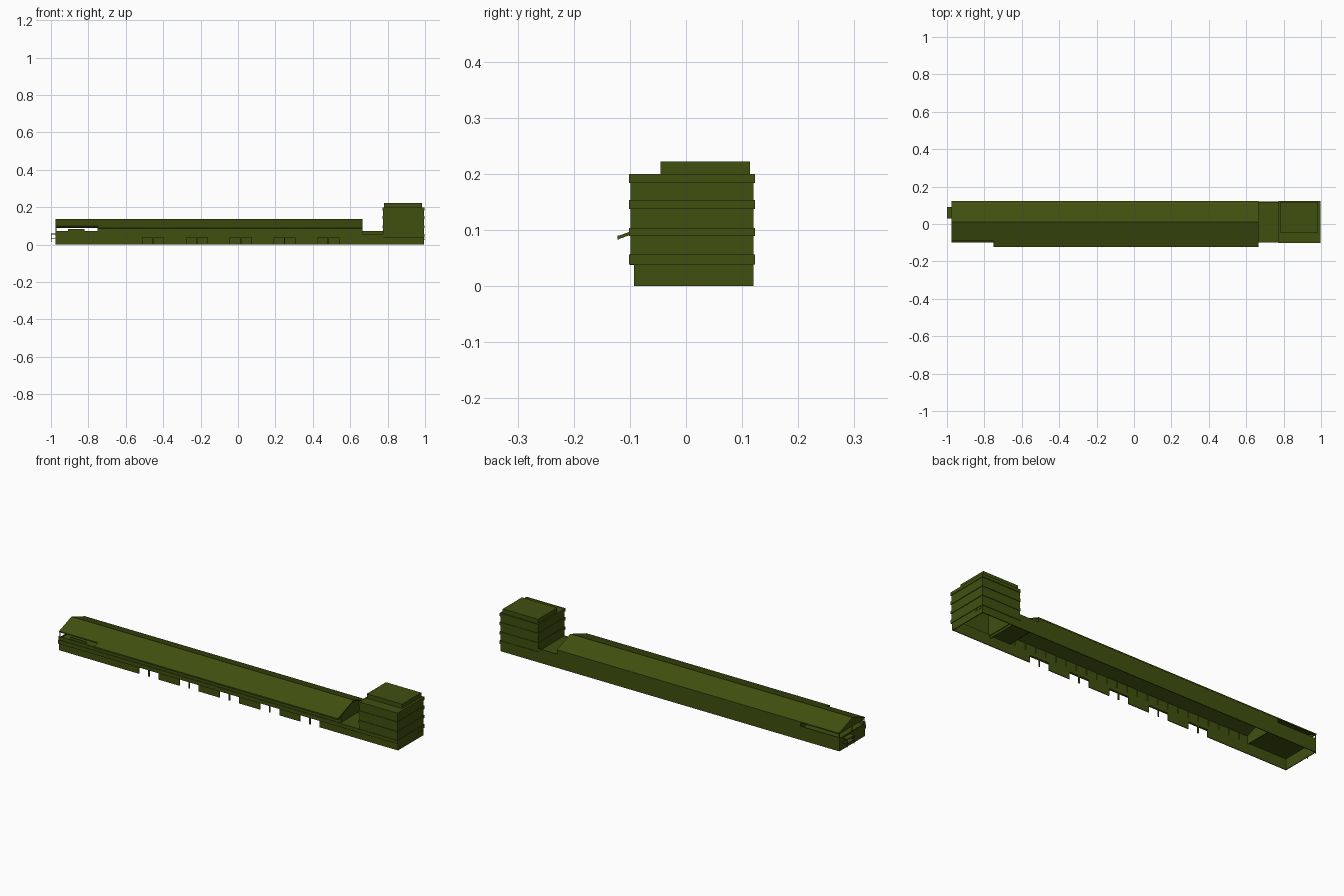
import bpy
import bmesh

cube = bpy.data.objects.get("Cube")
if cube:
    bpy.data.objects.remove(cube, do_unlink=True)

olive = bpy.data.materials.new("dark_olive")
olive.use_nodes = True
colour = (0.052, 0.08, 0.005, 1)
olive.diffuse_color = colour
olive.node_tree.nodes["Principled BSDF"].inputs["Base Color"].default_value = colour


def finish(name, bm):
    bmesh.ops.recalc_face_normals(bm, faces=bm.faces)
    mesh = bpy.data.meshes.new(name)
    bm.to_mesh(mesh)
    bm.free()
    mesh.materials.append(olive)
    obj = bpy.data.objects.new(name, mesh)
    bpy.context.collection.objects.link(obj)
    return obj


def add_box(bm, x, y, z):
    verts = bmesh.ops.create_cube(bm, size=1)["verts"]
    for v in verts:
        for i, (lo, hi) in enumerate((x, y, z)):
            v.co[i] = (lo + hi) / 2 + v.co[i] * (hi - lo)


def boxes(name, *parts):
    bm = bmesh.new()
    for part in parts:
        add_box(bm, *part)
    return finish(name, bm)


def extrude_x(name, profile, x0, x1):
    """Extrude a (y, z) outline along the length."""
    bm = bmesh.new()
    face = bm.faces.new([bm.verts.new((x0, y, z)) for y, z in profile])
    new = bmesh.ops.extrude_face_region(bm, geom=[face])["geom"]
    for v in new:
        if isinstance(v, bmesh.types.BMVert):
            v.co.x = x1
    return finish(name, bm)


LEFT, RIGHT = -0.975, 0.995     # ends of the long base
FRONT, BACK = -0.093, 0.12
HALL, PORCH = 0.665, -0.75      # hall end and start of the open terrace
T = 0.004                       # wall thickness
RIDGE_Y, RIDGE_Z, SLOPE = 0.01, 0.137, 0.365


def roof_z(y):
    return RIDGE_Z - abs(y - RIDGE_Y) * SLOPE


# Front base wall: solid piers between paired open doors
doors = []
for i in range(5):
    start = -0.51 + i * 0.234
    doors += [(start, start + 0.053), (start + 0.06, start + 0.113)]
edges = [LEFT] + [e for d in doors for e in d] + [RIGHT]
piers = list(zip(edges[0::2], edges[1::2]))
boxes("front_wall", *[(p, (FRONT, FRONT + T), (0, 0.04)) for p in piers])
boxes("front_wall_band", ((LEFT, RIGHT), (-0.1, FRONT + T), (0.037, 0.057)))

# Back and end walls, open underneath
boxes("back_wall",
      ((LEFT, RIGHT), (BACK - T, BACK), (0, 0.072)),
      ((PORCH, HALL), (BACK - T, BACK), (0.07, 0.094)))
boxes("end_wall", ((LEFT, LEFT + T), (FRONT, BACK), (0, 0.066)))

# Upper hall front wall with mullions on its inner side
boxes("upper_front_wall", ((PORCH, HALL), (-0.097, -0.093), (0.055, 0.095)))
boxes("mullions", *[((x, x + 0.004), (-0.093, -0.089), (0.057, 0.09))
                    for x in [PORCH + 0.05 + 0.06 * i for i in range(23)]])


# Gabled roof sheets, with a deeper front eave over the hall
def roof(name, front, x0, x1, t=0.006):
    back = 0.122
    extrude_x(name, [(front, roof_z(front)), (RIDGE_Y, RIDGE_Z), (back, roof_z(back)),
                     (back, roof_z(back) - t), (RIDGE_Y, RIDGE_Z - t),
                     (front, roof_z(front) - t)], x0, x1)


roof("hall_roof", -0.122, PORCH, HALL)
roof("terrace_roof", -0.092, LEFT, PORCH)
boxes("eave_fascia", ((PORCH, HALL), (-0.122, -0.119), (0.083, 0.09)))


# Gable end walls
def gable(name, x, bottom):
    extrude_x(name, [(-0.092, bottom), (BACK, bottom), (BACK, roof_z(BACK) - 0.001),
                     (RIDGE_Y, RIDGE_Z - 0.001), (-0.092, roof_z(-0.092) - 0.001)],
              x, x + T)


gable("hall_gable_left", HALL - 0.008, 0.05)
gable("hall_gable_right", PORCH, 0.05)
gable("terrace_gable", LEFT + 0.001, 0.09)

# Open terrace: floor, parapets, posts
boxes("terrace_floor", ((LEFT, PORCH), (FRONT, BACK), (0.056, 0.06)))
boxes("terrace_parapet",
      ((LEFT, PORCH), (-0.097, FRONT), (0.055, 0.074)),
      ((-0.91, -0.82), (-0.09, -0.086), (0.06, 0.084)))
boxes("terrace_posts", *[((LEFT, LEFT + T), (y, y + T), (0.06, 0.098))
                         for y in (-0.09, 0.01, BACK - T)])

# Small entrance landing on the end wall
boxes("end_landing",
      ((-1, LEFT), (0.03, 0.09), (0.055, 0.059)),
      ((-1, LEFT), (0.03, 0.09), (0.032, 0.036)),
      *[((-1, -0.997), (y, y + 0.003), (0.015, 0.06)) for y in (0.03, 0.087)])

# Low link between hall and tower
boxes("link_roof", ((HALL - 0.01, 0.775), (-0.1, BACK), (0.051, 0.056)))

# Tower shell: four walls and a roof
TX0, TX1, TF = 0.775, RIGHT, -0.099
boxes("tower_walls",
      ((TX0, TX1), (TF, TF + T), (0.037, 0.2)),
      ((TX0, TX1), (BACK - T, BACK), (0, 0.2)),
      ((TX0, TX0 + T), (TF, BACK), (0.05, 0.2)),
      ((TX1 - T, TX1), (FRONT, BACK), (0, 0.2)),
      ((TX1 - T, TX1), (TF, BACK), (0.037, 0.2)))
boxes("tower_roof", ((TX0, TX1), (TF, BACK), (0.195, 0.199)))
boxes("penthouse", ((0.78, 0.985), (-0.045, 0.114), (0.198, 0.222)))

# Shallow floor bands round the tower
P = 0.003
for i, (z0, z1) in enumerate(((0.038, 0.056), (0.089, 0.103), (0.137, 0.153), (0.184, 0.2))):
    boxes(f"tower_band_{i + 1}",
          ((TX0 - P, TX1 + P), (TF - P, TF), (z0, z1)),
          ((TX0 - P, TX1 + P), (BACK, BACK + P), (z0, z1)),
          ((TX0 - P, TX0), (TF, BACK), (z0, z1)),
          ((TX1, TX1 + P), (TF, BACK), (z0, z1)))

# Small vents low on the tower end
boxes("end_vents", *[((TX1, TX1 + 0.002), (y, y + 0.015), (0.025, 0.032)) for y in (0.07, 0.097)])
